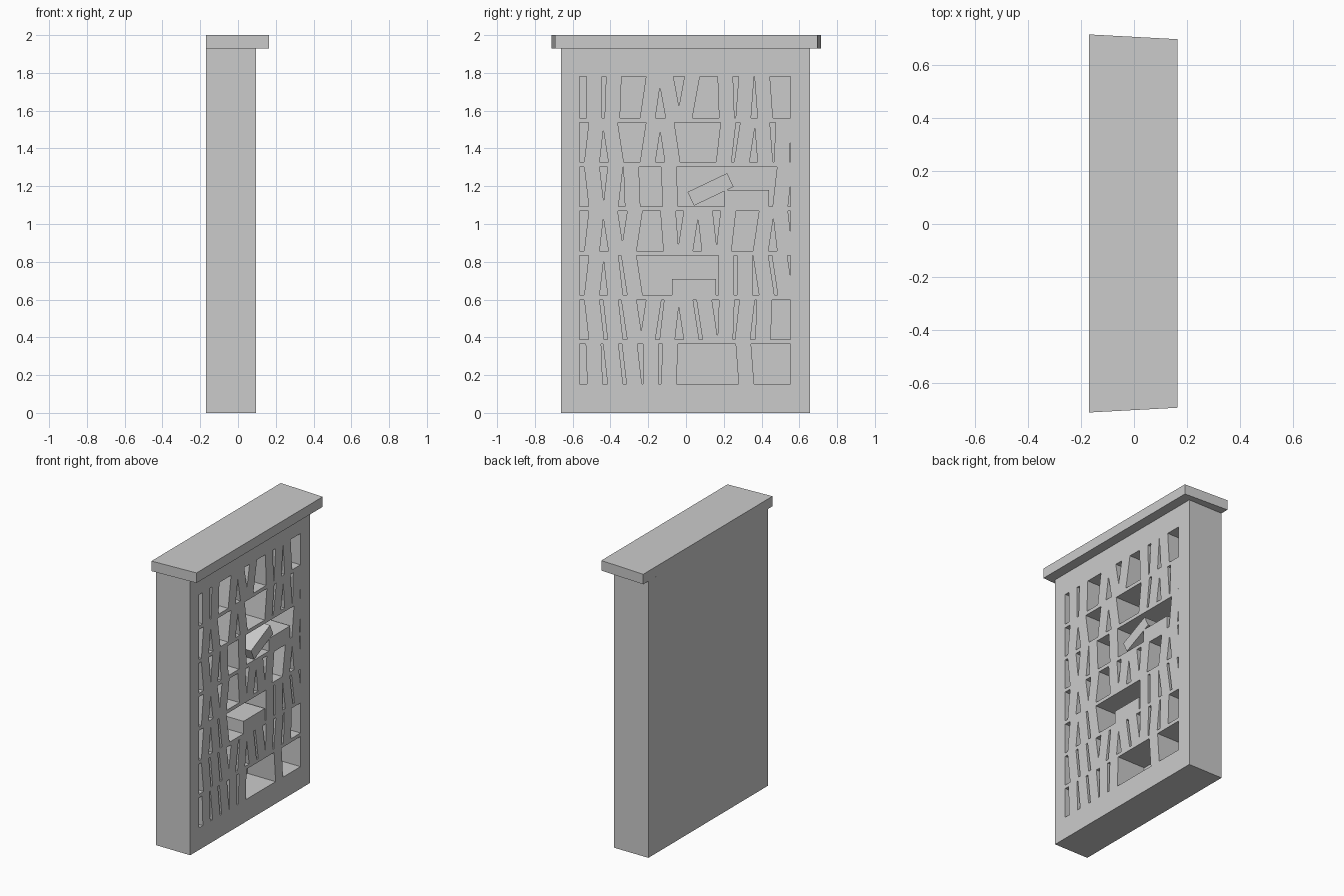
import bpy, bmesh, math

cube = bpy.data.objects.get("Cube")
if cube:
    bpy.data.objects.remove(cube, do_unlink=True)

stone = bpy.data.materials.new("pale grey")
stone.use_nodes = True
GREY = (0.6, 0.6, 0.6, 1)
stone.diffuse_color = GREY
stone.node_tree.nodes["Principled BSDF"].inputs["Base Color"].default_value = GREY

BACK, INNER, FACE = -0.17, -0.12, 0.095   # depth planes along x
OUT_LO, OUT_HI = -0.662, 0.657            # outer ends along y
IN_LO, IN_HI = -0.563, 0.553              # opening ends along y
FLOOR, PITCH, BOARD = 0.154, 0.2347, 0.025
HEAD, BODY_TOP = 1.78, 1.93


def prism(name, outline, x0=BACK, x1=FACE):
    """Extrude a (y, z) outline from x0 to x1."""
    bm = bmesh.new()
    face = bm.faces.new([bm.verts.new((x0, y, z)) for y, z in outline])
    out = bmesh.ops.extrude_face_region(bm, geom=[face])["geom"]
    moved = [v for v in out if isinstance(v, bmesh.types.BMVert)]
    bmesh.ops.translate(bm, verts=moved, vec=(x1 - x0, 0, 0))
    bmesh.ops.recalc_face_normals(bm, faces=bm.faces)
    mesh = bpy.data.meshes.new(name)
    bm.to_mesh(mesh)
    bm.free()
    mesh.materials.append(stone)
    obj = bpy.data.objects.new(name, mesh)
    bpy.context.collection.objects.link(obj)
    return obj


def box(name, y0, y1, z0, z1, x0=BACK, x1=FACE):
    return prism(name, [(y0, z0), (y1, z0), (y1, z1), (y0, z1)], x0, x1)


# Carcass
box("back_panel", OUT_LO, OUT_HI, 0, BODY_TOP, BACK, INNER)
box("end_panel_front", OUT_LO, IN_LO, 0, BODY_TOP)
box("end_panel_back", IN_HI, OUT_HI, 0, BODY_TOP)
box("plinth", IN_LO, IN_HI, 0, FLOOR)
box("head_board", IN_LO, IN_HI, HEAD, BODY_TOP)
for k in range(1, 7):
    z = FLOOR + k * PITCH
    box(f"shelf_{k}", IN_LO, IN_HI, z - BOARD, z, INNER)

# Overhanging top slab, a little narrower toward the open face
slab = box("top_slab", -0.711, 0.715, BODY_TOP, 2.0, BACK, 0.165)
for v in slab.data.vertices:
    if v.co.x > 0:
        v.co.y = 0.697 if v.co.y > 0 else -0.693

# Upright books: lean of each slot from the lowest row up, None is an empty slot
N = None
ROWS = [
    [-1, -3, -3, 0, 1, N, N, N, -2, N, N],
    [-3, -3, -4, 4, 3, -4, -4, 1, 3, 1, N],
    [3, -3, -4, N, N, N, N, 0, 0, -4, -4],
    [3, -4, 4, N, -2, 4, -3, 3, N, 4, -3],
    [-3, 3, -1, N, -1, N, N, N, N, N, 3],
    [3, -4, N, 4, -4, N, N, 3, 4, -2, 1],
    [0, 1, N, 4, -5, 5, N, -1, 2, -2, N],
]
STEP, HALF, LEAN = 0.0997, 0.041, 0.004
for r, row in enumerate(ROWS):
    z0 = FLOOR + r * PITCH
    z1 = HEAD if r == 6 else z0 + PITCH - BOARD
    for i, lean in enumerate(row):
        if lean is None:
            continue
        y, s = -0.486 + i * STEP, lean * LEAN
        prism(f"book_{r}_{i}", [(y - s - HALF, z0), (y - s + HALF, z0),
                                (y + s + HALF, z1), (y + s - HALF, z1)], INNER)

# Books lying down, and one propped at a slant
box("flat_book_low", -0.075, 0.16, 0.623, 0.71, INNER)
box("flat_book_high", 0.205, 0.44, 1.09, 1.18, INNER)
c, s = math.cos(math.radians(25.5)), math.sin(math.radians(25.5))
corners = [(-0.116, -0.04), (0.116, -0.04), (0.116, 0.04), (-0.116, 0.04)]
prism("slanted_book", [(0.13 + a * c - b * s, 1.183 + a * s + b * c)
                       for a, b in corners], INNER)
